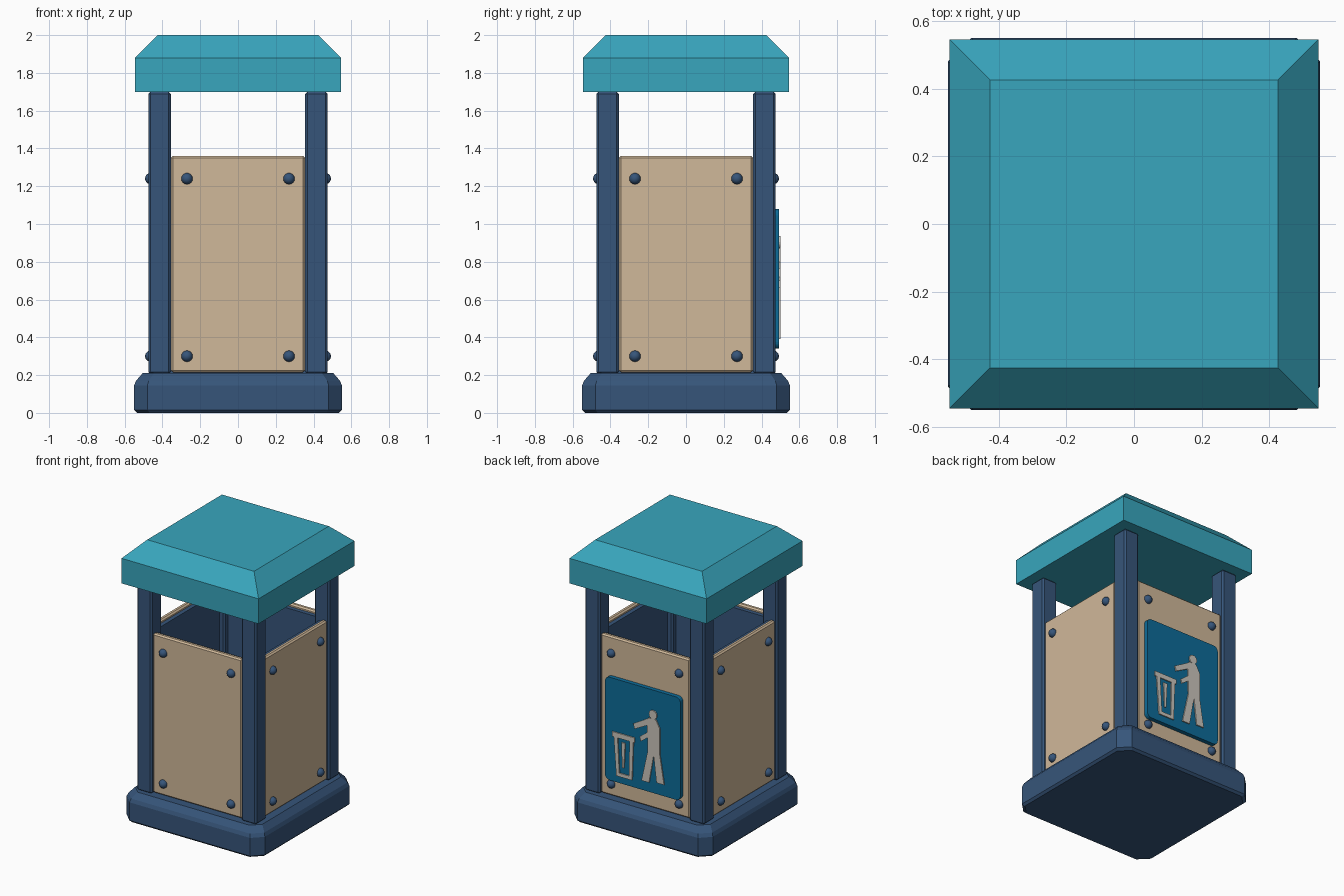
import bpy, bmesh, math
from mathutils import Matrix, Vector

if "Cube" in bpy.data.objects:
    bpy.data.objects.remove(bpy.data.objects["Cube"])


def material(name, rgb):
    m = bpy.data.materials.new(name)
    m.diffuse_color = (*rgb, 1)
    m.use_nodes = True
    m.node_tree.nodes["Principled BSDF"].inputs["Base Color"].default_value = m.diffuse_color
    return m


NAVY = material("navy", (0.037, 0.091, 0.195))
TEAL = material("teal", (0.040, 0.380, 0.510))
TAN = material("tan", (0.630, 0.480, 0.320))
BLUE = material("sign blue", (0.004, 0.150, 0.320))
PALE = material("pale grey", (0.600, 0.560, 0.500))


def finish(bm, name, mat, bevel=0.0):
    bmesh.ops.recalc_face_normals(bm, faces=bm.faces)
    me = bpy.data.meshes.new(name)
    bm.to_mesh(me)
    bm.free()
    ob = bpy.data.objects.new(name, me)
    bpy.context.collection.objects.link(ob)
    me.materials.append(mat)
    if bevel:
        mod = ob.modifiers.new("bevel", "BEVEL")
        mod.width, mod.segments = bevel, 1
    return ob


def box(name, lo, hi, mat, bevel=0.0, turn=0.0):
    lo, hi = Vector(lo), Vector(hi)
    bm = bmesh.new()
    bmesh.ops.create_cube(bm, size=1)
    bmesh.ops.scale(bm, vec=hi - lo, verts=bm.verts)
    bmesh.ops.translate(bm, vec=(lo + hi) / 2, verts=bm.verts)
    bmesh.ops.rotate(bm, matrix=Matrix.Rotation(turn, 3, "Z"), verts=bm.verts)
    return finish(bm, name, mat, bevel)


def loft(name, levels, mat):
    """Stack of square rings (half width, corner cut, z), capped at both ends."""
    bm, rings = bmesh.new(), []
    for h, c, z in levels:
        pts = []
        for k in range(4):
            r = Matrix.Rotation(k * math.pi / 2, 3, "Z")
            corner = [(h, h - c, z), (h - c, h, z)] if c else [(h, h, z)]
            pts += [r @ Vector(p) for p in corner]
        rings.append([bm.verts.new(p) for p in pts])
    for a, b in zip(rings, rings[1:]):
        n = len(a)
        for i in range(n):
            bm.faces.new((a[i], a[(i + 1) % n], b[(i + 1) % n], b[i]))
    bm.faces.new(rings[0])
    bm.faces.new(rings[-1])
    return finish(bm, name, mat)


def plate(name, outlines, y0, y1, mat):
    """Flat plates facing +y; outlines are (s, z) with s to the viewer's right."""
    bm = bmesh.new()
    for pts in outlines:
        f = bm.faces.new([bm.verts.new((-s, y0, z)) for s, z in pts])
        ext = bmesh.ops.extrude_face_region(bm, geom=[f])["geom"]
        bmesh.ops.translate(bm, vec=(0, y1 - y0, 0),
                            verts=[v for v in ext if isinstance(v, bmesh.types.BMVert)])
    return finish(bm, name, mat)


def disc(cx, cz, r, n=14):
    return [(cx + r * math.cos(2 * math.pi * i / n),
             cz + r * math.sin(2 * math.pi * i / n)) for i in range(n)]


# Base and roof
loft("base", [(0.535, 0.068, 0), (0.55, 0.07, 0.015), (0.55, 0.07, 0.145),
              (0.54, 0.068, 0.17), (0.505, 0.06, 0.21)], NAVY)
loft("roof", [(0.545, 0, 1.70), (0.545, 0, 1.88), (0.425, 0, 2.0)], TEAL)

# Corner posts
for sx in (-1, 1):
    for sy in (-1, 1):
        x, y = sx * 0.415, sy * 0.415
        box("corner_post", (x - 0.06, y - 0.06, 0.205), (x + 0.06, y + 0.06, 1.70),
            NAVY, bevel=0.012)

# Side panels with dark lining boards and dome bolts
for k in range(4):
    turn = k * math.pi / 2
    box("side_panel", (-0.355, -0.462, 0.215), (0.355, -0.425, 1.36), TAN, 0.01, turn)
    box("lining_board", (-0.36, -0.426, 0.205), (0.36, -0.395, 1.34), NAVY, 0, turn)
    bm = bmesh.new()
    for x in (-0.27, 0.27):
        for z in (0.30, 1.24):
            m = (Matrix.Rotation(turn, 4, "Z") @ Matrix.Translation((x, -0.462, z))
                 @ Matrix.Rotation(math.pi / 2, 4, "X"))
            bmesh.ops.create_uvsphere(bm, u_segments=16, v_segments=10,
                                      radius=0.03, matrix=m)
    for f in bm.faces:
        f.smooth = True
    finish(bm, "panel_bolts", NAVY)

# Rounded sign plate on the back
r, sign = 0.035, []
for cx, cz, start in ((0.265, 1.045, 0), (-0.265, 1.045, 90),
                      (-0.265, 0.375, 180), (0.265, 0.375, 270)):
    for i in range(5):
        a = math.radians(start + i * 22.5)
        sign.append((cx + r * math.cos(a), cz + r * math.sin(a)))
plate("sign_plate", [sign], 0.46, 0.492, BLUE)

# Litter pictogram: standing figure and basket
figure = [
    disc(0.085, 0.905, 0.032),
    [(0.05, 0.875), (0.11, 0.875), (0.14, 0.82), (0.14, 0.63), (0.045, 0.63), (0.04, 0.82)],
    [(0.045, 0.635), (0.095, 0.635), (0.055, 0.41), (-0.005, 0.41)],
    [(0.09, 0.635), (0.14, 0.635), (0.175, 0.425), (0.115, 0.425)],
    [(0.05, 0.87), (0.045, 0.82), (-0.06, 0.765), (-0.07, 0.80)],
    [(0.045, 0.77), (0.045, 0.73), (-0.01, 0.69), (-0.02, 0.72)],
]
basket = [
    [(-0.24, 0.70), (-0.06, 0.70), (-0.06, 0.665), (-0.24, 0.665)],
    [(-0.225, 0.665), (-0.195, 0.665), (-0.18, 0.39), (-0.205, 0.39)],
    [(-0.10, 0.665), (-0.07, 0.665), (-0.08, 0.39), (-0.105, 0.39)],
    [(-0.182, 0.415), (-0.103, 0.415), (-0.105, 0.39), (-0.18, 0.39)],
    [(-0.165, 0.64), (-0.135, 0.64), (-0.145, 0.46), (-0.158, 0.46)],
]
plate("pictogram_figure", figure, 0.491, 0.5, PALE)
plate("pictogram_basket", basket, 0.491, 0.5, PALE)
